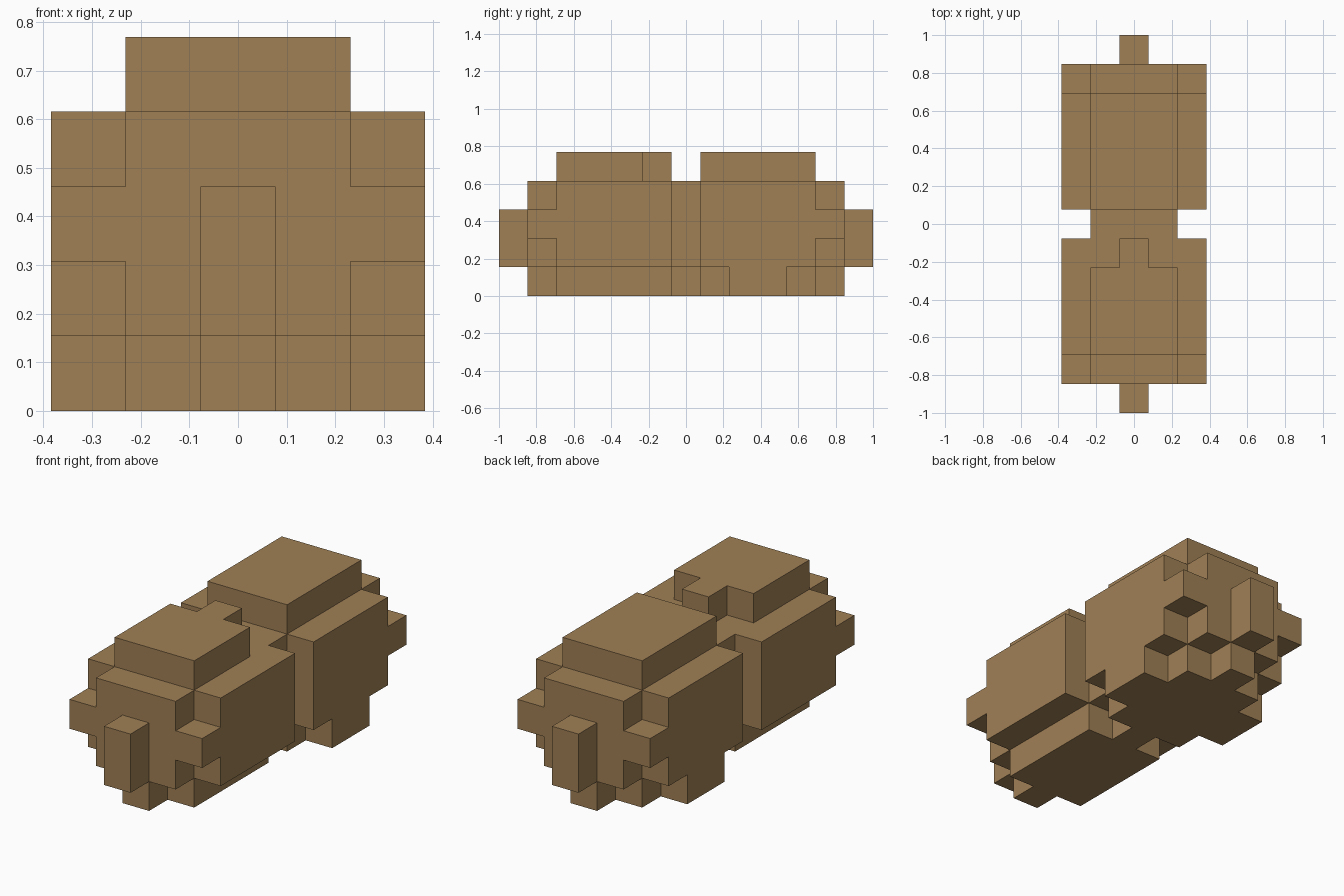
import bpy
import bmesh
from itertools import product
from mathutils import Vector

U = 2 / 13                                  # one block
ORIGIN = Vector((-2.5 * U, -6.5 * U, 0))    # corner of the block grid

old = bpy.data.objects.get("Cube")
if old:
    bpy.data.objects.remove(old, do_unlink=True)

COLOUR = (0.352, 0.216, 0.091, 1)
wood = bpy.data.materials.new("light_brown")
wood.use_nodes = True
wood.diffuse_color = COLOUR
wood.node_tree.nodes["Principled BSDF"].inputs["Base Color"].default_value = COLOUR


def box(x, y, z):
    """Grid cells of a box; each argument is a (start, end) range."""
    return set(product(range(*x), range(*y), range(*z)))


def build(name, cells):
    """Skin a group of cells with one closed surface of flat faces."""
    bm = bmesh.new()
    corners = {}

    def corner(p):
        key = tuple(round(c) for c in p)
        if key not in corners:
            corners[key] = bm.verts.new(ORIGIN + Vector(key) * U)
        return corners[key]

    for cell in sorted(cells):
        for axis, sign in product(range(3), (-1, 1)):
            n = Vector((0, 0, 0))
            n[axis] = sign
            if tuple(round(c) for c in Vector(cell) + n) in cells:
                continue
            a = Vector((0, 0, 0))
            a[(axis + 1) % 3] = 0.5
            b = n.cross(a)
            mid = Vector(cell) + Vector((0.5, 0.5, 0.5)) + n / 2
            bm.faces.new([corner(mid + o) for o in (-a - b, a - b, a + b, b - a)])
    bmesh.ops.dissolve_limit(bm, angle_limit=0.01, verts=bm.verts[:], edges=bm.edges[:])
    mesh = bpy.data.meshes.new(name)
    bm.to_mesh(mesh)
    bm.free()
    mesh.materials.append(wood)
    obj = bpy.data.objects.new(name, mesh)
    bpy.context.scene.collection.objects.link(obj)


CORE, FULL, MID = (1, 4), (0, 5), (2, 3)


def half_body(start, end_cap):
    """Four-long body with its stepped end cap."""
    span = (start, start + 4)
    cap = (end_cap, end_cap + 1)
    return (box(CORE, span, (0, 5)) | box(FULL, span, (1, 4))
            | box(CORE, cap, (1, 4)) | box(FULL, cap, (2, 3)) | box(MID, cap, (0, 1)))


# Front body, with two top corners cut away beside the waist
front = half_body(2, 1) - {(1, 5, 4), (3, 5, 4)}
build("front_body", front)

# Rear body, with a foot on each side
rear = half_body(7, 11)
for side in (0, 4):
    rear |= box((side, side + 1), (8, 10), (0, 1))
build("rear_body", rear)

# Narrow waist joining the two bodies
build("waist", box(CORE, (6, 7), (1, 4)) | box(MID, (6, 7), (0, 1)))

# Upright tabs on both ends
build("front_tab", box(MID, (0, 1), (1, 3)))
build("rear_tab", box(MID, (12, 13), (1, 3)))
